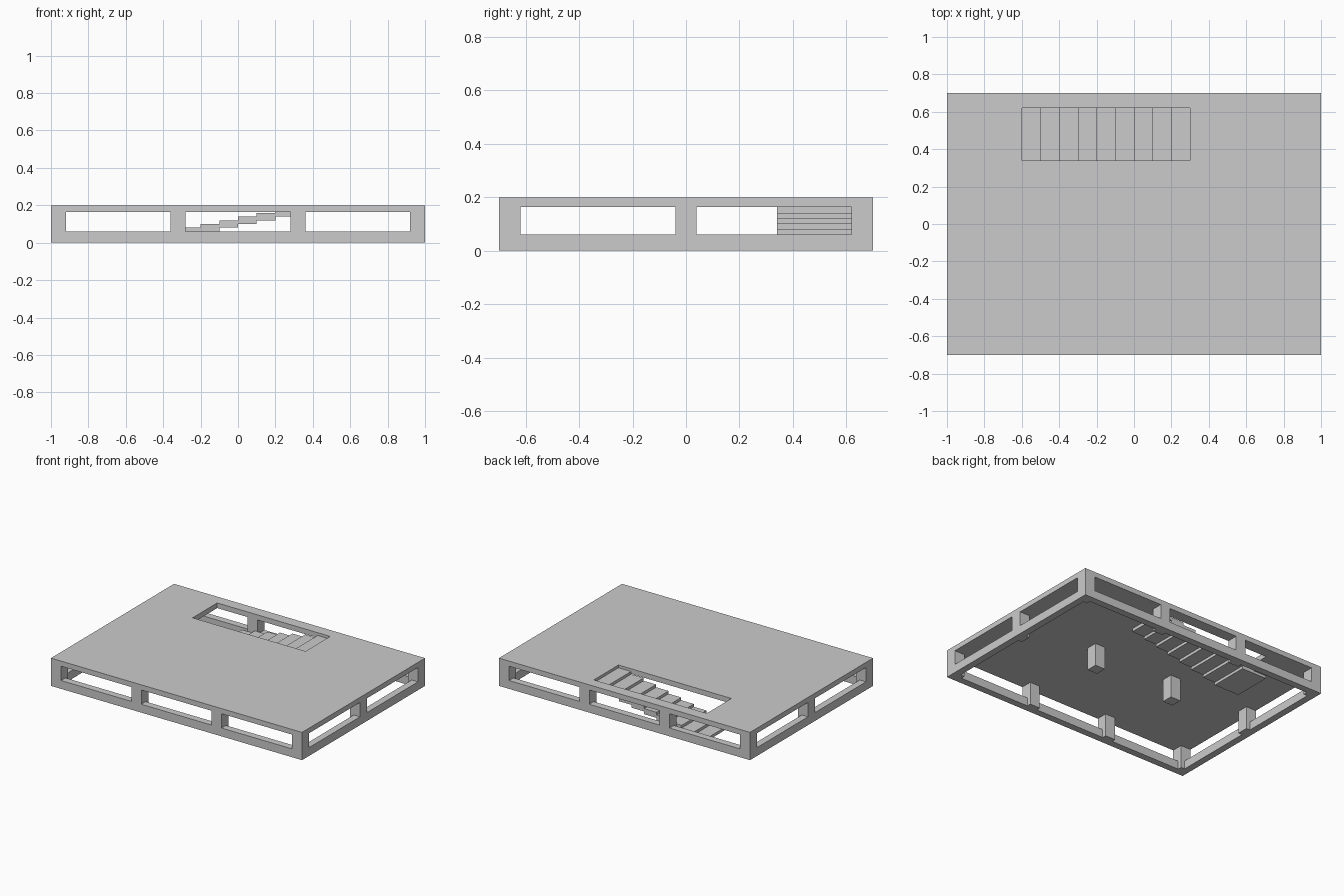
import bpy, bmesh

if "Cube" in bpy.data.objects:
    bpy.data.objects.remove(bpy.data.objects["Cube"])


def new_object(name, bm):
    bmesh.ops.recalc_face_normals(bm, faces=bm.faces[:])
    mesh = bpy.data.meshes.new(name)
    bm.to_mesh(mesh)
    bm.free()
    obj = bpy.data.objects.new(name, mesh)
    bpy.context.collection.objects.link(obj)
    return obj


def rect(x0, x1, y0, y1):
    return [(x0, y0), (x1, y0), (x1, y1), (x0, y1)]


def frame(name, outer, inner, z0, z1):
    """Rectangular plate with a rectangular opening."""
    bm = bmesh.new()
    o = [[bm.verts.new((x, y, z)) for x, y in rect(*outer)] for z in (z0, z1)]
    i = [[bm.verts.new((x, y, z)) for x, y in rect(*inner)] for z in (z0, z1)]
    for a in range(4):
        b = (a + 1) % 4
        for k in (0, 1):
            bm.faces.new((o[k][a], o[k][b], i[k][b], i[k][a]))
        for r in (o, i):
            bm.faces.new((r[0][a], r[0][b], r[1][b], r[1][a]))
    return new_object(name, bm)


def box(name, x0, x1, y0, y1, z0, z1):
    bm = bmesh.new()
    bmesh.ops.create_cube(bm, size=1)
    for v in bm.verts:
        v.co.x = x1 if v.co.x > 0 else x0
        v.co.y = y1 if v.co.y > 0 else y0
        v.co.z = z1 if v.co.z > 0 else z0
    return new_object(name, bm)


X, Y, TOP = 1.0, 0.7, 0.2
SLAB, BEAM_H, BEAM_W, COL = 0.163, 0.06, 0.05, 0.04
HOLE = (-0.6, 0.3, 0.34, 0.62)

# Floor slab with the stair opening
frame("floor_slab", (-X, X, -Y, Y), HOLE, SLAB, TOP)

# Low beam running round the edge
frame("edge_beam", (-X, X, -Y, Y),
      (-X + BEAM_W, X - BEAM_W, -Y + BEAM_W, Y - BEAM_W), 0, BEAM_H)

# Grid of square columns
for ix, x in enumerate((-X + COL, -0.32, 0.32, X - COL)):
    for iy, y in enumerate((-Y + COL, 0, Y - COL)):
        box(f"column_{ix}_{iy}", x - COL, x + COL, y - COL, y + COL, 0, SLAB)

# Stair flight as one stepped profile pulled across the opening
N, RUN, RISE = 9, 0.1, 0.02
upper, lower = [], []
for s in range(N):
    x, z = HOLE[0] + s * RUN, RISE * (s + 1)
    upper += [(x, z), (x + RUN, z)]
    low = max(0, z - 2 * RISE)
    if s != 1:
        lower += [(x, low), (x + (2 if s == 0 else 1) * RUN, low)]
bm = bmesh.new()
profile = bm.faces.new([bm.verts.new((x, HOLE[2], z)) for x, z in upper + lower[::-1]])
ext = bmesh.ops.extrude_face_region(bm, geom=[profile], use_keep_orig=True)
bmesh.ops.translate(bm, vec=(0, HOLE[3] - HOLE[2], 0),
                    verts=[g for g in ext["geom"] if isinstance(g, bmesh.types.BMVert)])
new_object("stairs", bm)
